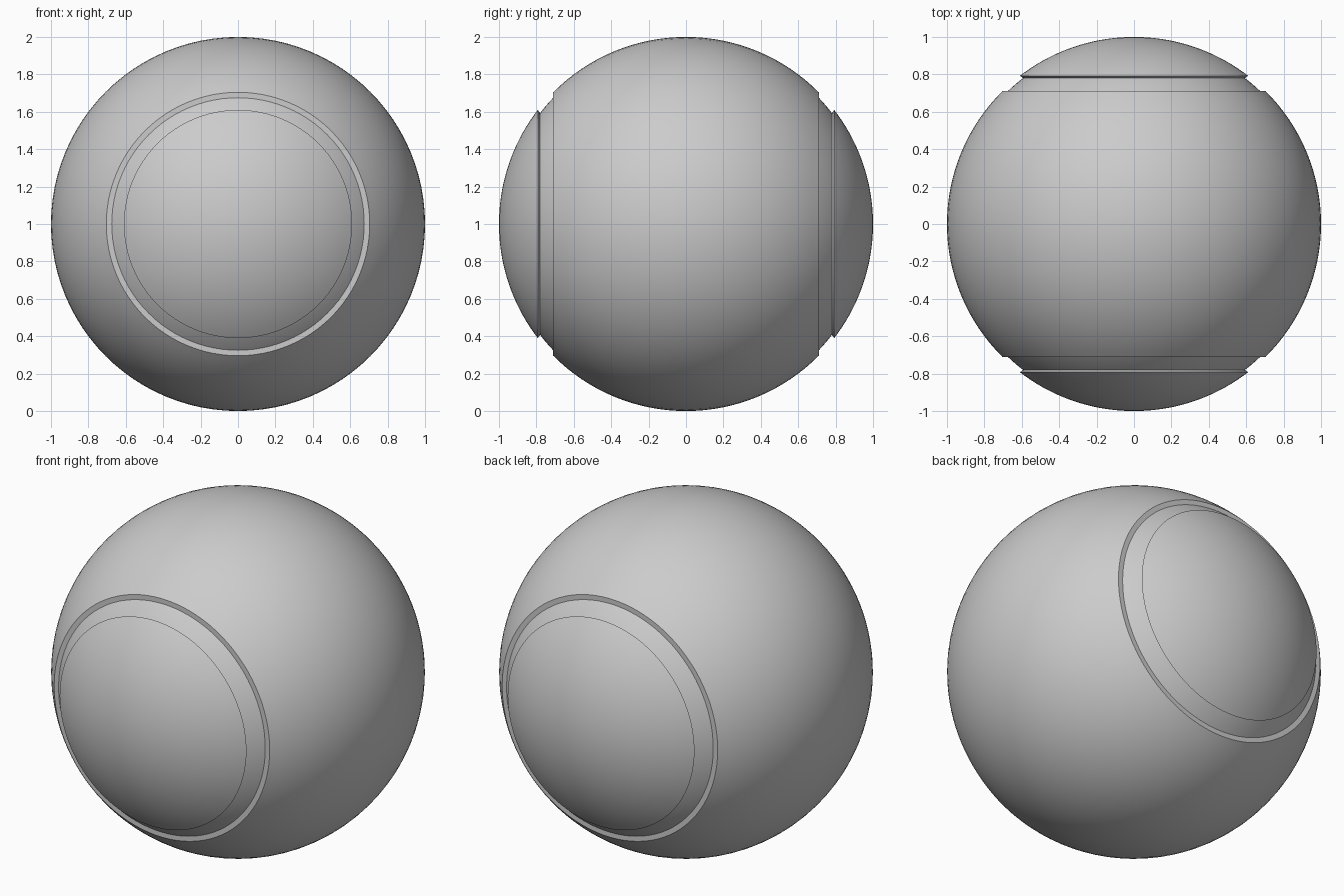
import bpy, bmesh
from math import sin, cos, pi, asin, sqrt

if "Cube" in bpy.data.objects:
    bpy.data.objects.remove(bpy.data.objects["Cube"])

SEG = 96
CUT_Y = 0.71      # flat end of the outer shell
CORE_R = 0.98     # inner ball seen in the grooves
CAP_R = 0.61      # rim radius of the end caps


def arc(radius, a0, a1, n):
    """Points (r, y) on a circle; angle measured from the equator."""
    return [(radius * cos(a0 + (a1 - a0) * i / n),
             radius * sin(a0 + (a1 - a0) * i / n)) for i in range(n + 1)]


def lathe(name, profile):
    """Revolve an (r, y) profile around the y axis through z = 1."""
    bm = bmesh.new()
    verts = [bm.verts.new((r, y, 1)) for r, y in profile]
    edges = [bm.edges.new(p) for p in zip(verts, verts[1:])]
    bmesh.ops.spin(bm, geom=verts + edges, cent=(0, 0, 1), axis=(0, 1, 0),
                   angle=2 * pi, steps=SEG, use_duplicate=False)
    bmesh.ops.remove_doubles(bm, verts=bm.verts, dist=1e-4)
    bmesh.ops.recalc_face_normals(bm, faces=bm.faces)
    me = bpy.data.meshes.new(name)
    bm.to_mesh(me)
    bm.free()
    ob = bpy.data.objects.new(name, me)
    bpy.context.collection.objects.link(ob)
    bpy.ops.object.select_all(action='DESELECT')
    bpy.context.view_layer.objects.active = ob
    ob.select_set(True)
    bpy.ops.object.shade_smooth_by_angle(angle=pi / 6)
    return ob


# Outer shell: wide spherical band with flat ring ends
a = asin(CUT_Y)
ring_in = sqrt(CORE_R ** 2 - CUT_Y ** 2) - 0.01
lathe("outer_shell", [(ring_in, -CUT_Y)] + arc(1, -a, a, 32) + [(ring_in, CUT_Y)])

# Inner core: slightly smaller ball
lathe("inner_core", arc(CORE_R, -pi / 2, pi / 2, 64))

# End caps: shallow domes with a bevelled underside rim
cap_y = sqrt(1 - CAP_R ** 2)
dome = [(0.57, 0.77), (0.595, 0.782)] + arc(1, asin(cap_y), pi / 2, 18)
for name, side in (("front_cap", -1), ("back_cap", 1)):
    lathe(name, [(r, side * y) for r, y in dome])
